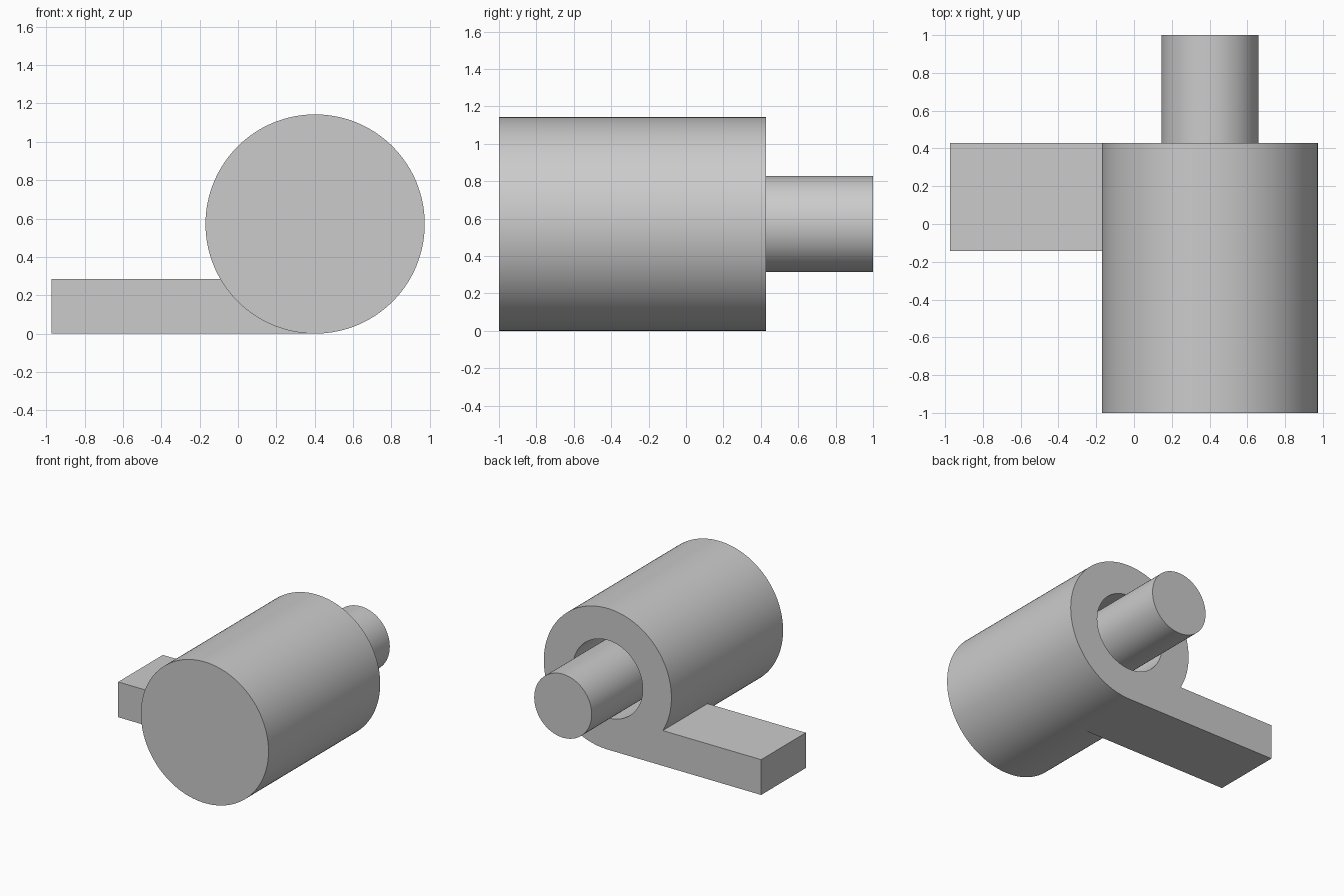
import bpy
import math

default = bpy.data.objects.get("Cube")
if default:
    bpy.data.objects.remove(default, do_unlink=True)

U = 2 / 7                      # design unit
AXIS_X, AXIS_Z = 0.402, 2 * U  # shared axis of body, bore and shaft
FRONT, BACK, TIP = -1.0, 3 * U / 2, 1.0
BORE_FLOOR = BACK - 4 * U

grey = bpy.data.materials.new("plain_grey")
grey.use_nodes = True
colour = (0.6, 0.6, 0.6, 1)
grey.diffuse_color = colour
grey.node_tree.nodes["Principled BSDF"].inputs["Base Color"].default_value = colour


def cylinder(name, radius, y0, y1):
    """Cylinder lying along y on the shared axis."""
    bpy.ops.mesh.primitive_cylinder_add(
        vertices=128, radius=radius, depth=y1 - y0,
        location=(AXIS_X, (y0 + y1) / 2, AXIS_Z), rotation=(math.pi / 2, 0, 0))
    obj = bpy.context.object
    obj.name = name
    obj.data.materials.append(grey)
    return obj


def box(name, low, high):
    bpy.ops.mesh.primitive_cube_add(
        size=1, location=[(a + b) / 2 for a, b in zip(low, high)])
    obj = bpy.context.object
    obj.name = name
    obj.scale = [b - a for a, b in zip(low, high)]
    obj.data.materials.append(grey)
    return obj


def combine(target, tool, operation):
    """Apply a boolean and discard the tool."""
    tool.hide_render = True
    mod = target.modifiers.new(operation.lower(), 'BOOLEAN')
    mod.operation, mod.object, mod.solver = operation, tool, 'EXACT'
    bpy.context.view_layer.objects.active = target
    bpy.ops.object.modifier_apply(modifier=mod.name)
    bpy.data.objects.remove(tool, do_unlink=True)


def smooth(obj):
    bpy.ops.object.select_all(action='DESELECT')
    obj.select_set(True)
    bpy.context.view_layer.objects.active = obj
    bpy.ops.object.shade_smooth_by_angle(angle=math.radians(30))


# Barrel with a tangent arm, flush at the back
barrel = cylinder("barrel_with_arm", 2 * U, FRONT, BACK)
arm = box("arm", (-0.973, BACK - 2 * U, 0), (AXIS_X, BACK, U))
combine(barrel, arm, 'UNION')

# Blind bore opening at the back
combine(barrel, cylinder("bore_cutter", 1.1 * U, BORE_FLOOR, BACK + 0.2), 'DIFFERENCE')
smooth(barrel)

# Shaft seated on the bore floor
smooth(cylinder("shaft", 0.9 * U, BORE_FLOOR, TIP))
